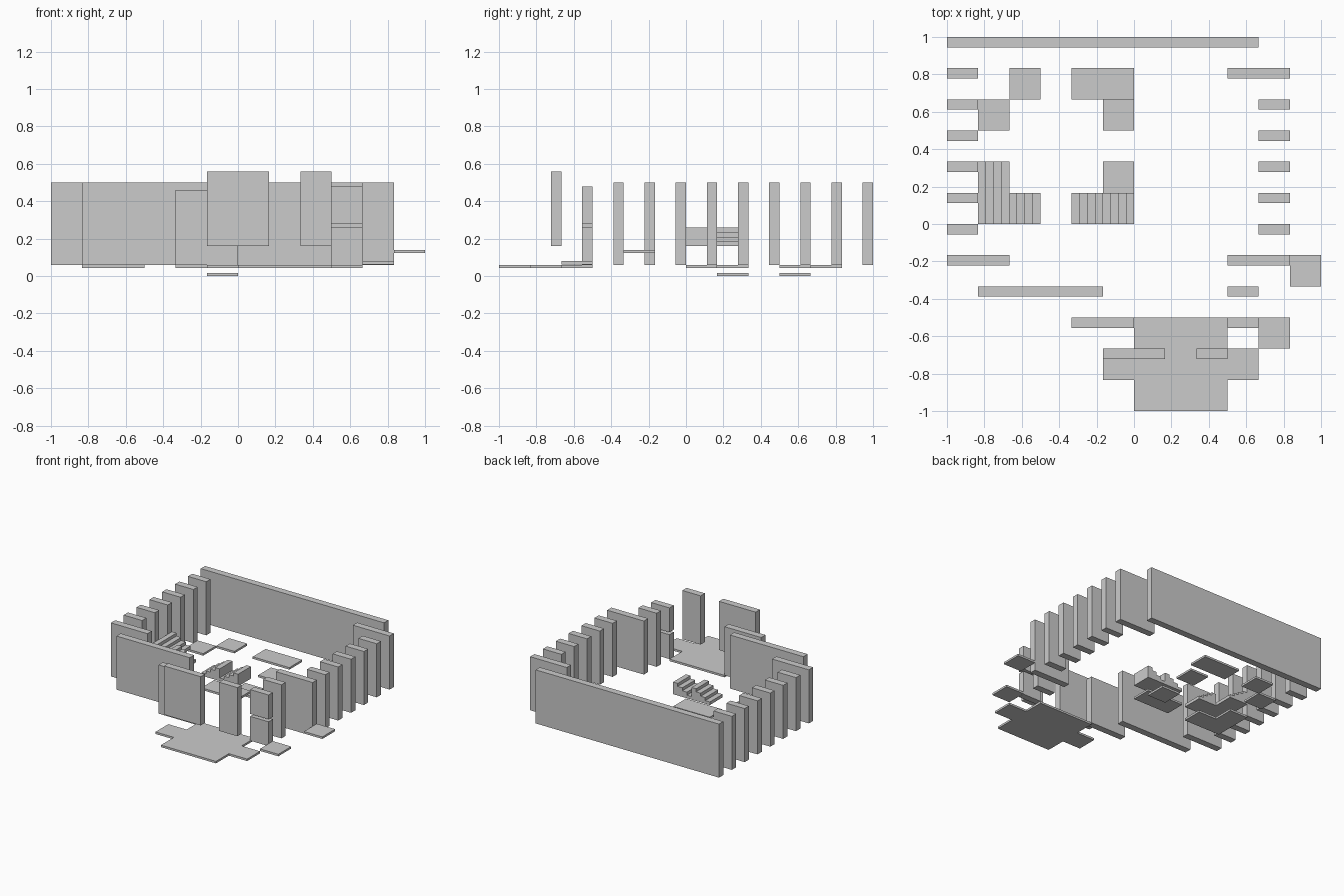
import bpy
from mathutils import Vector

if "Cube" in bpy.data.objects:
    bpy.data.objects.remove(bpy.data.objects["Cube"])

C = 1 / 6          # plan cell size
TILE = 0.0167      # slab thickness
WALL = C / 3       # wall thickness


def prism(name, pts, shift):
    """Closed solid: a flat outline swept along a vector."""
    n = len(pts)
    verts = [Vector(p) for p in pts]
    verts += [v + Vector(shift) for v in verts]
    faces = [list(range(n))[::-1], list(range(n, 2 * n))]
    faces += [[i, (i + 1) % n, n + (i + 1) % n, n + i] for i in range(n)]
    me = bpy.data.meshes.new(name)
    me.from_pydata(verts, [], faces)
    ob = bpy.data.objects.new(name, me)
    bpy.context.collection.objects.link(ob)
    return ob


def slab(name, outline, top):
    """Floor slab from an outline in cells."""
    return prism(name, [(x * C, y * C, top - TILE) for x, y in outline], (0, 0, TILE))


def rect(x0, x1, y0, y1):
    return [(x0, y0), (x1, y0), (x1, y1), (x0, y1)]


def wall(name, x0, x1, y, z0=0.06, z1=0.5):
    """Wall panel whose back face lies on grid line y."""
    pts = [(x * C, yy, z0) for x, yy in rect(x0, x1, y * C - WALL, y * C)]
    return prism(name, pts, (0, 0, z1 - z0))


def stairs(name, x_low, x_high, y0, y1, z0=0.16, rise=0.025, steps=4):
    """Solid flight rising from x_low to x_high."""
    run = (x_high - x_low) * C / steps
    prof = [(x_low * C, z0)]
    for i in range(steps):
        z = z0 + (i + 1) * rise
        prof += [(x_low * C + i * run, z), (x_low * C + (i + 1) * run, z)]
    prof.append((x_high * C, z0))
    if x_high < x_low:
        prof.reverse()
    return prism(name, [(x, y0 * C, z) for x, z in prof], (0, (y1 - y0) * C, 0))


# Perimeter walls
wall("back_wall", -6, 4, 6)
wall("back_right_wall", 3, 5, 5)
for y in range(0, 6):
    wall("left_wall", -6, -5, y)
    if y < 5:
        wall("right_wall", 4, 5, y)
wall("left_front_wall", -6, -4, -1)
wall("right_front_wall", 3, 5, -1)
wall("front_wall", -5, -1, -2)
wall("front_right_wall", 3, 4, -2)
wall("porch_side_wall", -2, 0, -3, 0.06, 0.46)
wall("porch_lower_panel", 3, 4, -3, 0.06, 0.26)
wall("porch_upper_panel", 3, 4, -3, 0.28, 0.48)

# Raised panels beside the entrance
wall("entrance_panel_left", -1, 1, -4, 0.16, 0.56)
wall("entrance_panel_right", 2, 3, -4, 0.16, 0.56)

# Entrance floor and outside slabs
slab("entrance_floor", [(0, -6), (3, -6), (3, -5), (4, -5), (4, -4), (3, -4),
                        (3, -3), (0, -3), (0, -4), (-1, -4), (-1, -5), (0, -5)], 0.06)
slab("outer_slab_low", rect(4, 5, -4, -3), 0.08)
slab("outer_slab_high", rect(5, 6, -2, -1), 0.14)

# Interior floor slabs
slab("floor_slab", rect(-4, -3, 4, 5), 0.06)
slab("floor_slab", rect(-2, 0, 4, 5), 0.06)
slab("floor_slab", rect(-5, -4, 3, 4), 0.06)
slab("stair_floor_left", [(-5, 0), (-3, 0), (-3, 1), (-4, 1), (-4, 2), (-5, 2)], 0.06)
slab("stair_floor_right", rect(-2, 0, 0, 1), 0.06)
for y in (1, 3):
    slab("sunken_slab", rect(-1, 0, y, y + 1), TILE)

# Stair flights
stairs("stairs_left_wide", -4, -5, 0, 2)
stairs("stairs_left_inner", -3, -4, 0, 1)
for x in (-2, -1):
    stairs("stairs_right", x, x + 1, 0, 1)

# Consistent outward normals
import bmesh
for ob in bpy.context.collection.objects:
    bm = bmesh.new()
    bm.from_mesh(ob.data)
    bmesh.ops.recalc_face_normals(bm, faces=bm.faces)
    bm.to_mesh(ob.data)
    bm.free()
